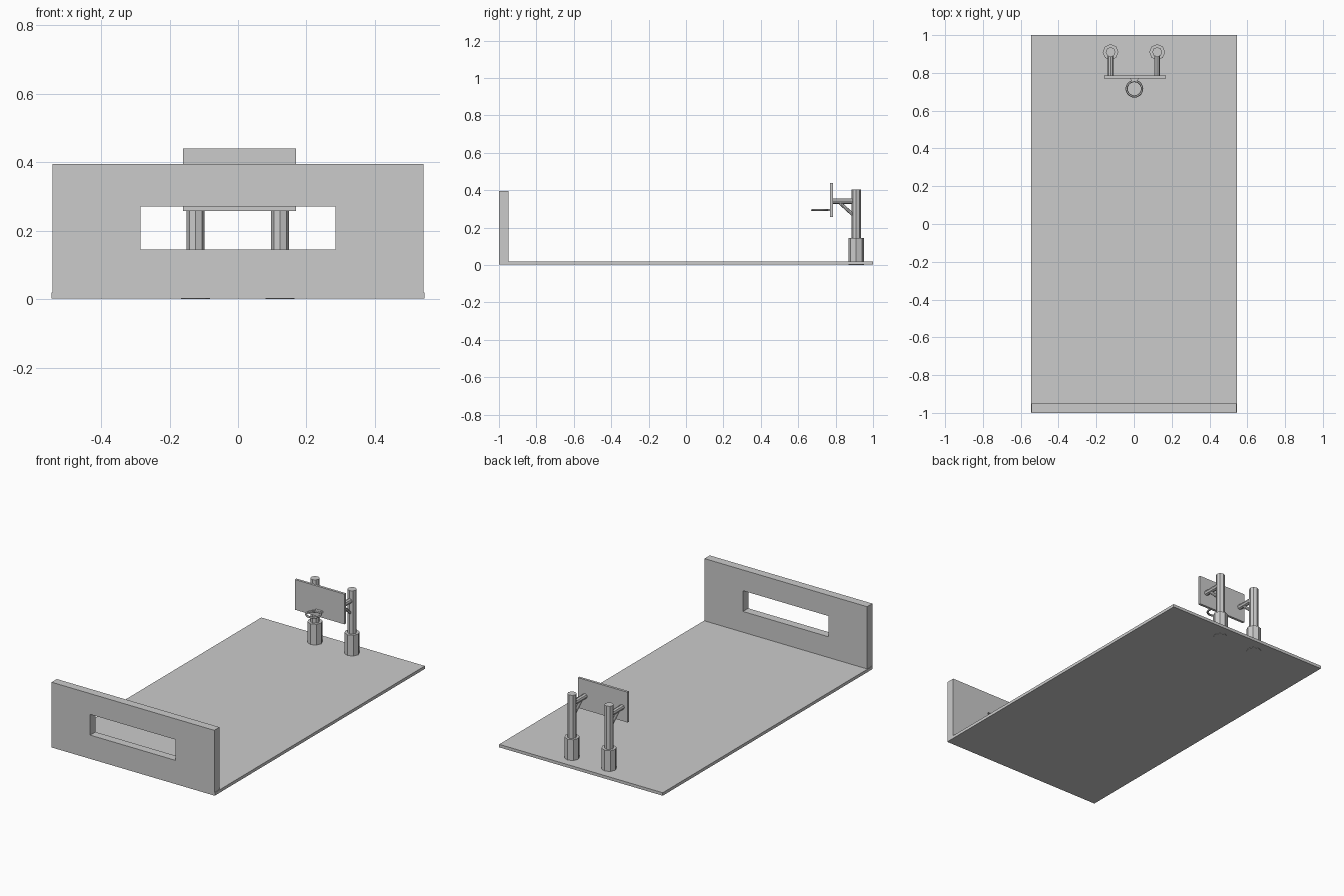
import bpy, bmesh
from math import radians
from mathutils import Vector

cube = bpy.data.objects.get("Cube")
if cube:
    bpy.data.objects.remove(cube, do_unlink=True)

grey = bpy.data.materials.new("plain_grey")
grey.use_nodes = True
GREY = (0.6, 0.6, 0.6, 1)
grey.diffuse_color = GREY
grey.node_tree.nodes["Principled BSDF"].inputs["Base Color"].default_value = GREY


def finish(name, bm):
    bmesh.ops.recalc_face_normals(bm, faces=bm.faces)
    mesh = bpy.data.meshes.new(name)
    bm.to_mesh(mesh)
    bm.free()
    mesh.materials.append(grey)
    obj = bpy.data.objects.new(name, mesh)
    bpy.context.collection.objects.link(obj)
    return obj


def box(name, low, high):
    low, high = Vector(low), Vector(high)
    bm = bmesh.new()
    bmesh.ops.create_cube(bm, size=1)
    bmesh.ops.scale(bm, vec=high - low, verts=bm.verts)
    bmesh.ops.translate(bm, vec=(low + high) / 2, verts=bm.verts)
    return finish(name, bm)


def rod(name, start, end, radius, sides=8):
    start, end = Vector(start), Vector(end)
    axis = end - start
    bm = bmesh.new()
    bmesh.ops.create_cone(bm, cap_ends=True, segments=sides,
                          radius1=radius, radius2=radius, depth=axis.length)
    turn = Vector((0, 0, 1)).rotation_difference(axis)
    bmesh.ops.rotate(bm, matrix=turn.to_matrix(), verts=bm.verts)
    bmesh.ops.translate(bm, vec=(start + end) / 2, verts=bm.verts)
    return finish(name, bm)


def extrude_outline(name, points, offset):
    bm = bmesh.new()
    face = bm.faces.new([bm.verts.new(p) for p in points])
    grown = bmesh.ops.extrude_face_region(bm, geom=[face])["geom"]
    moved = [v for v in grown if isinstance(v, bmesh.types.BMVert)]
    bmesh.ops.translate(bm, vec=offset, verts=moved)
    return finish(name, bm)


# Court floor
box("floor", (-0.545, -0.999, 0.002), (0.545, 1, 0.02))

# End wall with a window: two concentric rectangles bridged, then thickened
bm = bmesh.new()
loops = []
for x, z0, z1 in ((0.542, 0.002, 0.395), (0.285, 0.145, 0.27)):
    loops.append([bm.verts.new((sx, -1, sz))
                  for sx, sz in ((-x, z0), (x, z0), (x, z1), (-x, z1))])
outer, inner = loops
for i in range(4):
    j = (i + 1) % 4
    bm.faces.new((outer[i], outer[j], inner[j], inner[i]))
grown = bmesh.ops.extrude_face_region(bm, geom=bm.faces[:])["geom"]
bmesh.ops.translate(bm, vec=(0, 0.05, 0),
                    verts=[v for v in grown if isinstance(v, bmesh.types.BMVert)])
finish("end_wall", bm)

# Posts with padded bases, arms and braces
POST_Y = 0.91
for side, x in (("right", -0.124), ("left", 0.123)):
    rod(side + "_post_base", (x, POST_Y, 0), (x, POST_Y, 0.145), 0.042)
    rod(side + "_post", (x, POST_Y, 0.14), (x, POST_Y, 0.405), 0.026)
    rod(side + "_arm", (x, 0.78, 0.342), (x, POST_Y, 0.342), 0.015)
    rod(side + "_brace", (x, 0.82, 0.335), (x, 0.9, 0.262), 0.009)

# Backboard
box("backboard", (-0.16, 0.77, 0.258), (0.17, 0.785, 0.44))

# Hoop and its tapered bracket
bpy.ops.mesh.primitive_torus_add(location=(0.002, 0.716, 0.294), major_segments=20,
                                 minor_segments=6, major_radius=0.041, minor_radius=0.006)
hoop = bpy.context.object
hoop.name = "hoop"
hoop.data.materials.append(grey)
bpy.ops.object.shade_smooth_by_angle(angle=radians(30))
extrude_outline("hoop_bracket",
                [(-0.024, 0.772, 0.288), (0.028, 0.772, 0.288),
                 (0.014, 0.755, 0.288), (-0.01, 0.755, 0.288)], (0, 0, 0.012))
